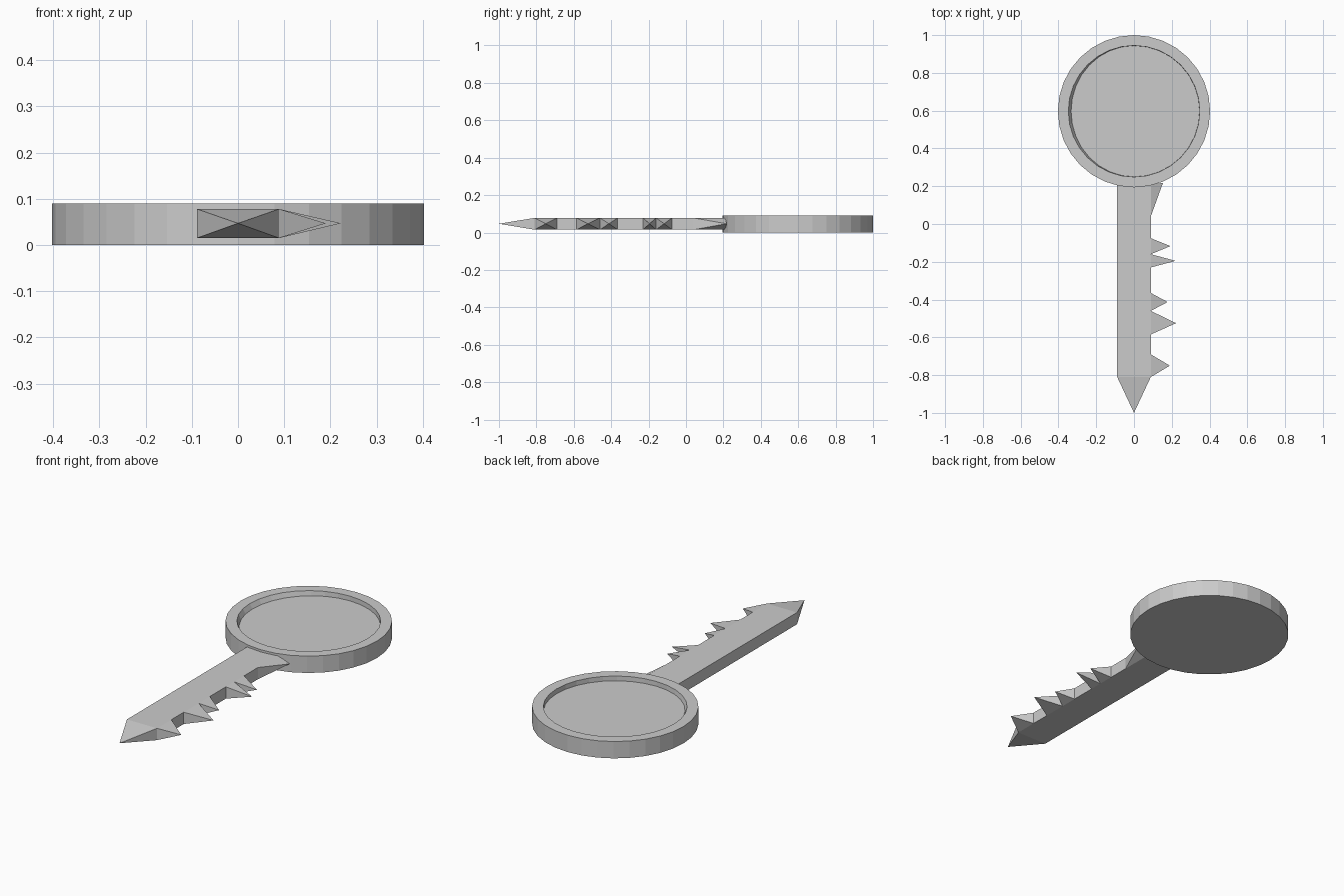
import bpy, bmesh, math

if "Cube" in bpy.data.objects:
    bpy.data.objects.remove(bpy.data.objects["Cube"])

def finish(bm, name):
    bmesh.ops.recalc_face_normals(bm, faces=bm.faces)
    me = bpy.data.meshes.new(name)
    bm.to_mesh(me)
    bm.free()
    ob = bpy.data.objects.new(name, me)
    bpy.context.collection.objects.link(ob)
    return ob

# Key head: 32-sided disc with a shallow dished recess
CY, SIDES = 0.597, 32
bm = bmesh.new()

def ring(r, z, left=1.0):
    vs = []
    for i in range(SIDES):
        a = 2 * math.pi * i / SIDES
        x = r * math.cos(a)
        vs.append(bm.verts.new((x * left if x < 0 else x, CY + r * math.sin(a), z)))
    return vs

# The recess wall leans slightly on its left half
rings = [ring(0.403, 0), ring(0.403, 0.09), ring(0.348, 0.09), ring(0.347, 0.065, 0.96)]
for a, b in zip(rings, rings[1:]):
    for i in range(SIDES):
        j = (i + 1) % SIDES
        bm.faces.new((a[i], a[j], b[j], b[i]))
bm.faces.new(rings[0][::-1])
bm.faces.new(rings[-1])
finish(bm, "key_head")

# Blade: flat bar whose right side is split where teeth begin and end
Z0, Z1, ZM, W = 0.015, 0.078, 0.047, 0.089
teeth = [  # start y, end y, apex x, apex y
    (-0.81, -0.69, 0.19, -0.75),
    (-0.585, -0.46, 0.223, -0.525),
    (-0.46, -0.365, 0.178, -0.413),
    (-0.23, -0.16, 0.22, -0.195),
    (-0.16, -0.075, 0.193, -0.117),
    (0.04, 0.21, 0.153, 0.217),
]
stops = sorted({y for t in teeth for y in t[:2]})
outline = [(-W, 0.21), (-W, -0.81)] + [(W, y) for y in stops]
bm = bmesh.new()
low = [bm.verts.new((x, y, Z0)) for x, y in outline]
top = [bm.verts.new((x, y, Z1)) for x, y in outline]
bm.faces.new(low[::-1])
bm.faces.new(top)
spikes = {(1, 2): (0, -1)}  # pointed blade tip
for y0, y1, ax, ay in teeth:
    i = 2 + stops.index(y0)
    spikes[(i, i + 1)] = (ax, ay)

# Side walls: flat, or drawn out to a pyramid point
n = len(outline)
for i in range(n):
    j = (i + 1) % n
    quad = (low[i], low[j], top[j], top[i])
    if (i, j) in spikes:
        apex = bm.verts.new((*spikes[(i, j)], ZM))
        for k in range(4):
            bm.faces.new((quad[k], quad[(k + 1) % 4], apex))
    else:
        bm.faces.new(quad)
finish(bm, "key_blade")
